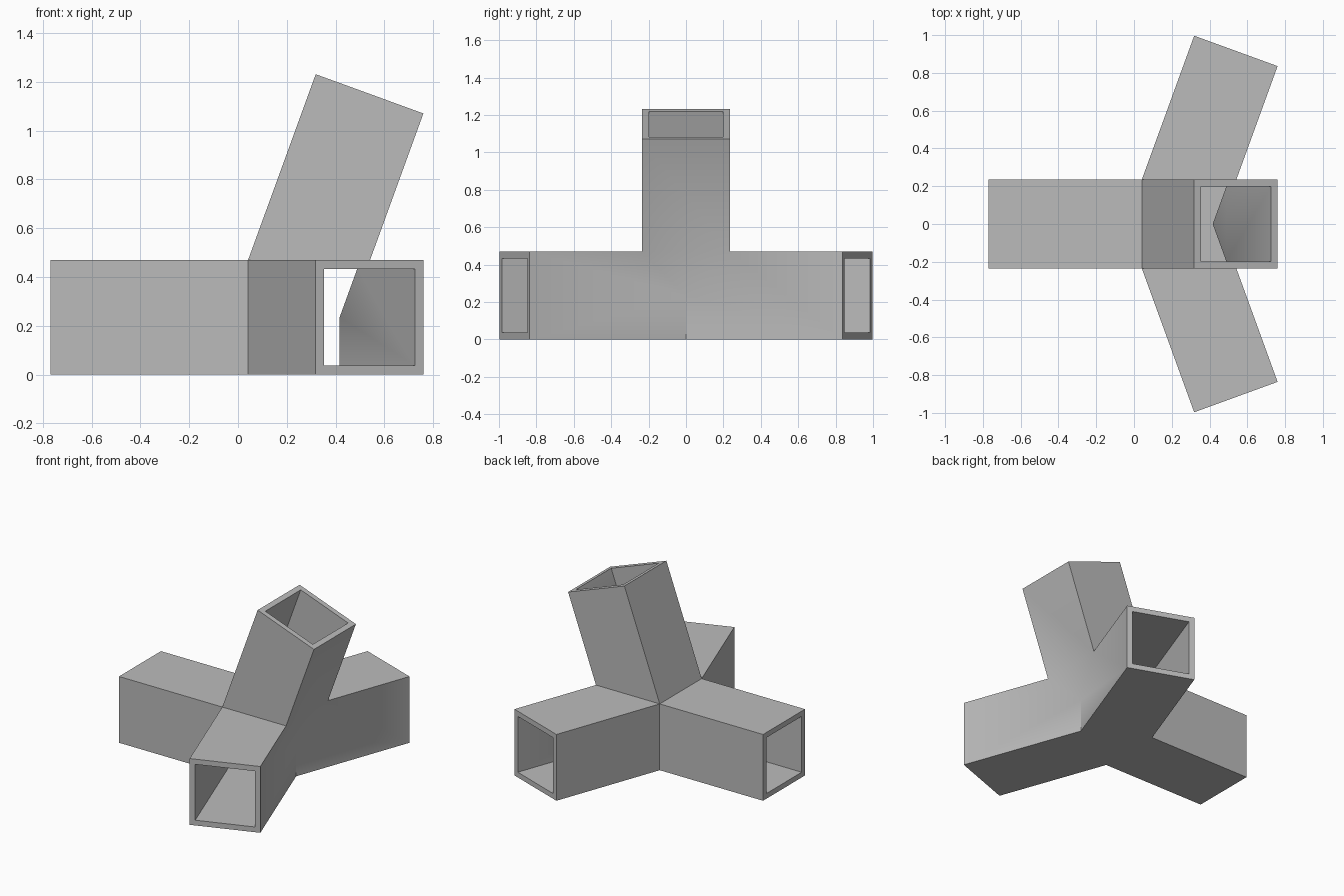
import bpy, bmesh
from math import sin, cos, tan, radians
from mathutils import Vector

cube = bpy.data.objects.get("Cube")
if cube:
    bpy.data.objects.remove(cube, do_unlink=True)

LENGTH = 0.975      # hub centre to tube end
HALF = 0.235        # half the tube width
WALL = 0.037
TILT = radians(20)
CENTRE = Vector((0.206, 0, HALF))

grey = bpy.data.materials.new("plain_grey")
grey.use_nodes = True
colour = (0.5, 0.5, 0.5, 1)
grey.diffuse_color = colour
grey.node_tree.nodes["Principled BSDF"].inputs["Base Color"].default_value = colour

bm = bmesh.new()


def skin(h):
    """Build the open walls of the four joined tubes; return the end rings."""
    s, c, t = sin(TILT), cos(TILT), tan(TILT)
    near = t * h - h / c                # corner beside the straight tube
    mid = h / c                         # ridge on the far side
    valley = mid + t * h
    lx, lr = LENGTH * s - h * c, LENGTH * c + h * s
    rx, rr = LENGTH * s + h * c, LENGTH * c - h * s
    cache = {}

    def vert(p):
        key = tuple(round(v, 5) for v in p)
        if key not in cache:
            cache[key] = bm.verts.new(CENTRE + Vector(p))
        return cache[key]

    def face(*points):
        bm.faces.new([vert(p) for p in points])

    # Floor shared by the three level tubes
    face((-LENGTH, -h, -h), (near, -h, -h), (lx, -lr, -h), (rx, -rr, -h), (mid, 0, -h),
         (rx, rr, -h), (lx, lr, -h), (near, h, -h), (-LENGTH, h, -h))
    # Straight tube roof
    face((-LENGTH, -h, h), (near, -h, h), (near, h, h), (-LENGTH, h, h))
    # Rising tube, inner and outer walls
    face((near, -h, h), (near, h, h), (lx, h, lr), (lx, -h, lr))
    face((mid, 0, 0), (valley, h, h), (rx, h, rr), (rx, -h, rr), (valley, -h, h))

    rings = [[(-LENGTH, -h, -h), (-LENGTH, h, -h), (-LENGTH, h, h), (-LENGTH, -h, h)],
             [(lx, -h, lr), (lx, h, lr), (rx, h, rr), (rx, -h, rr)]]
    for k in (-1, 1):
        # Straight tube side and rising tube side
        face((-LENGTH, k*h, -h), (near, k*h, -h), (near, k*h, h), (-LENGTH, k*h, h))
        face((near, k*h, h), (valley, k*h, h), (rx, k*h, rr), (lx, k*h, lr))
        # Level branch: inner wall, roof, outer wall
        face((near, k*h, -h), (lx, k*lr, -h), (lx, k*lr, h), (near, k*h, h))
        face((near, k*h, h), (lx, k*lr, h), (rx, k*rr, h), (valley, k*h, h))
        face((mid, 0, -h), (rx, k*rr, -h), (rx, k*rr, h), (valley, k*h, h), (mid, 0, 0))
        rings.append([(lx, k*lr, -h), (lx, k*lr, h), (rx, k*rr, h), (rx, k*rr, -h)])
    return [[vert(p) for p in ring] for ring in rings]


# Outer and inner skins, joined by a flat rim at each open end
for outer, inner in zip(skin(HALF), skin(HALF - WALL)):
    for i in range(4):
        j = (i + 1) % 4
        bm.faces.new((outer[i], outer[j], inner[j], inner[i]))

bmesh.ops.recalc_face_normals(bm, faces=bm.faces)
mesh = bpy.data.meshes.new("tube_connector")
bm.to_mesh(mesh)
bm.free()
mesh.materials.append(grey)
connector = bpy.data.objects.new("tube_connector", mesh)
bpy.context.collection.objects.link(connector)

# Soften only the shallow creases at the hub
bpy.ops.object.select_all(action="DESELECT")
connector.select_set(True)
bpy.context.view_layer.objects.active = connector
bpy.ops.object.shade_smooth_by_angle(angle=radians(30))
